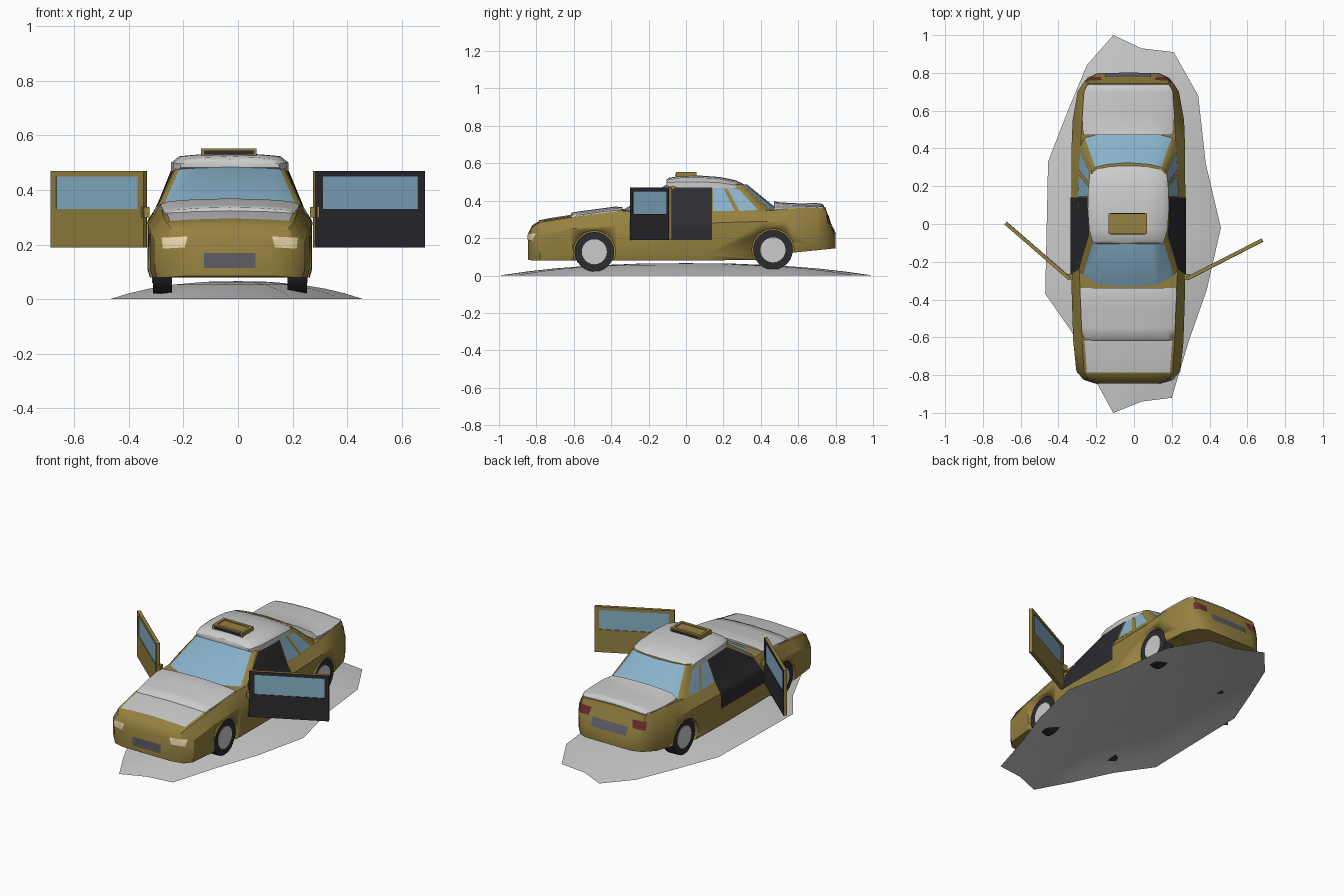
import bpy, bmesh, math
from mathutils import Matrix, Vector
from mathutils.bvhtree import BVHTree

if "Cube" in bpy.data.objects:
    bpy.data.objects.remove(bpy.data.objects["Cube"])

CX = -0.03  # car centre line


def mat(name, r, g, b):
    m = bpy.data.materials.new(name)
    m.diffuse_color = (r, g, b, 1)
    m.use_nodes = True
    m.node_tree.nodes["Principled BSDF"].inputs["Base Color"].default_value = m.diffuse_color
    return m


YELLOW = mat("yellow_paint", 0.30, 0.22, 0.05)
GLASS = mat("glass", 0.25, 0.45, 0.60)
DARK = mat("dark", 0.025, 0.025, 0.03)
RED = mat("red_light", 0.16, 0.03, 0.03)
CREAM = mat("cream_light", 0.85, 0.68, 0.40)
PLATE = mat("plate", 0.11, 0.11, 0.13)


def finish(name, bm, *mats, angle=32, recalc=True):
    if recalc:
        bmesh.ops.recalc_face_normals(bm, faces=bm.faces)
    me = bpy.data.meshes.new(name)
    bm.to_mesh(me)
    bm.free()
    for m in mats:
        me.materials.append(m)
    for p in me.polygons:
        p.use_smooth = True
    me.set_sharp_from_angle(angle=math.radians(angle))
    ob = bpy.data.objects.new(name, me)
    bpy.context.scene.collection.objects.link(ob)
    return ob


def loft(name, stations, *mats, angle=32):
    """stations: (y, half ring of (x, z) from bottom centre to top centre)"""
    bm = bmesh.new()
    rings = []
    for y, half in stations:
        full = half + [(-x, z) for x, z in half[-2:0:-1]]
        rings.append([bm.verts.new((CX + x, y, z)) for x, z in full])
    n = len(rings[0])
    for a, b in zip(rings, rings[1:]):
        for i in range(n):
            j = (i + 1) % n
            bm.faces.new((a[i], a[j], b[j], b[i]))
    bm.faces.new(rings[0])
    bm.faces.new(rings[-1])
    return finish(name, bm, *mats, angle=angle)


def boxes(name, dims, *mats, matrix=Matrix()):
    """dims: (x0, x1, y0, y1, z0, z1, material index)"""
    bm = bmesh.new()
    for x0, x1, y0, y1, z0, z1, mi in dims:
        m = Matrix.Translation(((x0 + x1) / 2, (y0 + y1) / 2, (z0 + z1) / 2))
        m = matrix @ m @ Matrix.Diagonal((x1 - x0, y1 - y0, z1 - z0, 1))
        r = bmesh.ops.create_cube(bm, size=1, matrix=m)
        for f in {f for v in r["verts"] for f in v.link_faces}:
            f.material_index = mi
    return finish(name, bm, *mats)


def cylinder(name, x, y, z, r, width, m, seg=24):
    bm = bmesh.new()
    bmesh.ops.create_cone(bm, cap_ends=True, segments=seg, radius1=r, radius2=r, depth=width,
                          matrix=Matrix.Translation((x, y, z)) @ Matrix.Rotation(math.pi / 2, 4, "Y"))
    return finish(name, bm, *([m] if m else []))


# lower body: y, half width, bottom, shoulder, top, top half width
BODY = [(-.845, .165, .085, .17, .215, .155), (-.82, .24, .08, .20, .26, .215),
        (-.78, .275, .08, .215, .285, .235), (-.62, .292, .08, .25, .31, .245),
        (-.36, .30, .08, .27, .345, .255), (-.2, .302, .08, .28, .345, .262),
        (.1, .302, .08, .28, .338, .265), (.42, .30, .085, .29, .345, .252),
        (.55, .295, .12, .29, .358, .245), (.70, .268, .135, .29, .365, .235),
        (.745, .24, .14, .27, .355, .215), (.775, .215, .143, .22, .265, .20),
        (.80, .16, .146, .18, .21, .15)]
body = loft("body", [(y, [(0, b), (w * .97, b), (w, b + .03), (w, s), (t, z), (t * .6, z + .006), (0, z + .01)])
                     for y, w, b, s, z, t in BODY], YELLOW)

# cabin: lower and upper outline joined by glass and pillar faces
LOW = [(0, -.36), (.15, -.345), (.245, -.285), (.265, -.25), (.267, .1), (.255, .42), (.235, .47), (.15, .5), (0, .51)]
TOP = [(0, -.10), (.12, -.09), (.18, -.075), (.195, -.05), (.205, .1), (.195, .28), (.175, .3), (.12, .315), (0, .325)]
bm = bmesh.new()
full = [[bm.verts.new((CX + x, y, z)) for x, y in o + [(-x, y) for x, y in o[-2:0:-1]]]
        for o, z in ((LOW, .338), (TOP, .488))]
n = len(full[0])
for i in range(n):
    j = (i + 1) % n
    f = bm.faces.new((full[0][i], full[0][j], full[1][j], full[1][i]))
    f.material_index = 1 if i in (0, 1, 6, 7, 8, 9, n - 2, n - 1) else 0
bm.faces.new(full[1])
bm.faces.new(full[0])
cabin = finish("cabin", bm, YELLOW, GLASS)

# surface used to lay trim panels on
bm = bmesh.new()
bm.from_mesh(body.data)
bm.from_mesh(cabin.data)
skin = BVHTree.FromBMesh(bm)
bm.free()


def panel(name, corners, axis, sign, *mats, n=6, off=.004):
    """quad patch projected on the car skin along an axis"""
    bm = bmesh.new()
    a, b, c, d = [Vector(p) for p in corners]
    out = Vector([sign if k == axis else 0 for k in range(3)])
    grid = []
    for i in range(n + 1):
        row = []
        for j in range(n + 1):
            p = list(a.lerp(b, i / n).lerp(d.lerp(c, i / n), j / n))
            p.insert(axis, sign * 2)
            hit = skin.ray_cast(Vector(p), -out)[0]
            if hit is None:
                p[axis] = sign * .2
                hit = skin.find_nearest(Vector(p))[0]
            row.append(bm.verts.new(hit + out * off))
        grid.append(row)
    for i in range(n):
        for j in range(n):
            f = bm.faces.new((grid[i][j], grid[i + 1][j], grid[i + 1][j + 1], grid[i][j + 1]))
            f.normal_update()
            if f.normal.dot(out) < 0:
                f.normal_flip()
    return finish(name, bm, *mats, recalc=False)


# lights, plates, door openings and rear side windows
for s, side in ((1, "right"), (-1, "left")):
    def fx(pts):
        return [(CX + s * x, z) for x, z in pts]
    panel("headlight_" + side, fx([(.165, .19), (.245, .185), (.25, .225), (.155, .23)]), 1, -1, CREAM)
    panel("tail_light_" + side, fx([(.15, .275), (.228, .275), (.225, .325), (.14, .32)]), 1, 1, RED)
    panel("door_opening_" + side, [(-.30, .19), (.14, .19), (.14, .35), (-.24, .35)], 0, s, DARK, n=8)
    panel("door_opening_top_" + side, [(-.24, .35), (.14, .35), (.14, .47), (-.06, .47)], 0, s, DARK)
    panel("rear_window_" + side, [(.145, .345), (.26, .345), (.20, .468), (.145, .468)], 0, s, GLASS)
    panel("quarter_window_" + side, [(.285, .345), (.385, .35), (.285, .46), (.22, .468)], 0, s, GLASS)
    # mirror
    x = CX + s * .31
    boxes("mirror_" + side, [(x - .016, x + .016, -.295, -.265, .30, .337, 0)], YELLOW)
panel("front_plate", [(CX - .095, .115), (CX + .095, .115), (CX + .095, .17), (CX - .095, .17)], 1, -1, PLATE)
panel("rear_plate", [(CX - .12, .225), (CX + .12, .225), (CX + .12, .275), (CX - .12, .275)], 1, 1, PLATE)

# snow layers
panel("hood_snow_thin", [(CX - .22, -.785), (CX + .22, -.785), (CX + .25, -.36), (CX - .25, -.36)], 2, 1, n=10)


def snow(name, stations):
    loft(name, [(y, [(0, b), (w, b), (w, b + (t - b) * .5), (w * .86, t - .007), (w * .5, t), (0, t + .003)])
                for y, w, b, t in stations], angle=50)


snow("hood_snow", [(-.62, .22, .305, .318), (-.61, .235, .305, .334), (-.55, .245, .31, .343),
                   (-.45, .252, .325, .356), (-.38, .255, .33, .366), (-.34, .252, .335, .362)])
snow("roof_snow", [(-.105, .18, .482, .508), (-.09, .19, .475, .520), (-.03, .208, .47, .530),
                   (.08, .215, .47, .531), (.18, .213, .468, .524), (.26, .205, .46, .508),
                   (.305, .19, .452, .488), (.315, .175, .452, .475)])
snow("trunk_snow", [(.47, .235, .34, .395), (.50, .242, .345, .388), (.60, .242, .35, .383),
                    (.70, .232, .355, .384), (.73, .222, .358, .380), (.738, .21, .36, .37)])

# roof sign
boxes("roof_sign", [(-.135, .068, -.053, .055, .525, .548, 0), (-.125, .058, -.055, .057, .531, .545, 1),
                    (-.135, .068, -.053, -.035, .545, .553, 0), (-.135, .068, .037, .055, .545, .553, 0),
                    (-.135, -.118, -.053, .055, .545, .553, 0), (.051, .068, -.053, .055, .545, .553, 0)],
      YELLOW, DARK)

# wheels and wheel arches
for y, z, end in ((-.49, .127, "front"), (.465, .137, "rear")):
    for s, side in ((1, "right"), (-1, "left")):
        tag = end + "_" + side
        cylinder("tyre_" + tag, CX + s * .247, y, z, .106, .07, DARK)
        cylinder("rim_" + tag, CX + s * .252, y, z, .067, .066, None)
        cut = cylinder("arch_cutter_" + tag, CX + s * .27, y, z, .112, .16, DARK, 28)
        cut.hide_render = True
        cut.hide_set(True)
        mod = body.modifiers.new("arch", "BOOLEAN")
        mod.operation = "DIFFERENCE"
        mod.object = cut

# open doors: painted frame with a dark skin and a window
for side, hx, hy, ex, ey in (("right", .28, -.29, .68, -.085), ("left", -.34, -.29, -.68, .005)):
    L = math.hypot(ex - hx, ey - hy)
    m = Matrix.Translation((hx, hy, 0)) @ Matrix.Rotation(math.atan2(ey - hy, ex - hx), 4, "Z")
    parts = []
    for y0, y1, k in ((-.007, .010, 0), (-.010, -.007, 1)):
        parts += [(0, L, y0, y1, .19, .33, k), (0, L, y0, y1, .45, .47, k),
                  (0, .03, y0, y1, .33, .45, k), (L - .025, L, y0, y1, .33, .45, k)]
    parts.append((.03, L - .025, -.006, .006, .33, .45, 2))
    boxes("door_" + side, parts, YELLOW, DARK, GLASS, matrix=m)

# snow mound under the car
EDGE = [(-.11, 1), (-.25, .84), (-.35, .6), (-.455, .33), (-.47, -.37), (-.33, -.57), (-.22, -.8), (-.11, -1),
        (.04, -.94), (.2, -.92), (.29, -.62), (.385, -.35), (.46, -.02), (.38, .32), (.34, .68), (.21, .91), (.04, .93)]
bm = bmesh.new()
levels = [1, .85, .7, .5, .25]
rings = [[bm.verts.new((x * r, y * r, .066 * (1 - r ** 2.4))) for x, y in EDGE] for r in levels]
k = len(EDGE)
for a, b in zip(rings, rings[1:]):
    for i in range(k):
        j = (i + 1) % k
        bm.faces.new((a[i], a[j], b[j], b[i]))
tip = bm.verts.new((0, 0, .066))
for i in range(k):
    bm.faces.new((rings[-1][i], rings[-1][(i + 1) % k], tip))
finish("snow_mound", bm, recalc=False)
